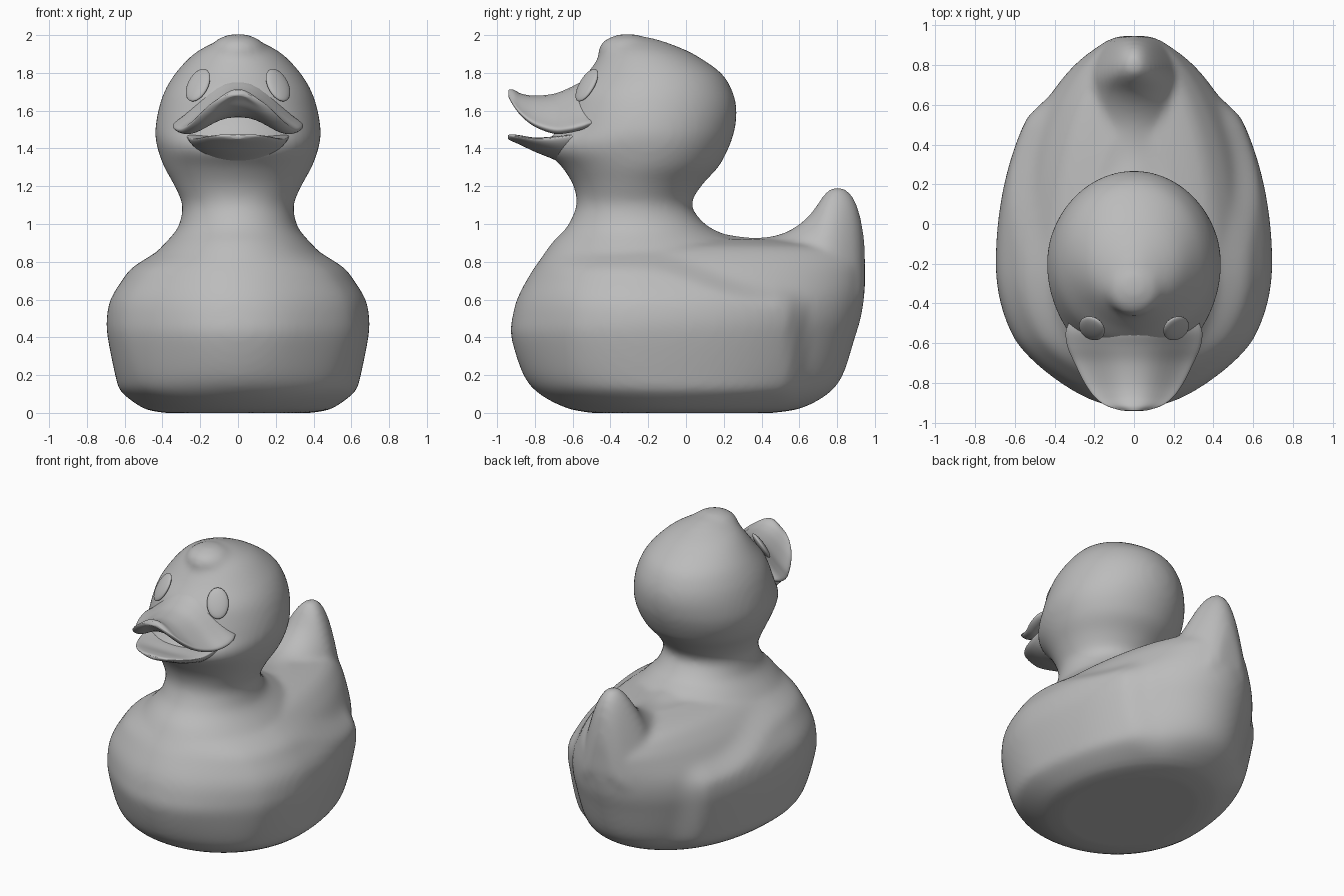
import bpy, bmesh, math
from mathutils import Vector, Matrix

cube = bpy.data.objects.get("Cube")
if cube:
    bpy.data.objects.remove(cube, do_unlink=True)

grey = bpy.data.materials.new("plain grey")
grey.use_nodes = True
grey.diffuse_color = (0.5, 0.5, 0.5, 1)
grey.node_tree.nodes["Principled BSDF"].inputs["Base Color"].default_value = (0.5, 0.5, 0.5, 1)


def spline(rows, steps=5):
    """Smooth curve through rows of any width."""
    out = []
    for i in range(len(rows) - 1):
        a, b, c, d = (rows[max(0, min(len(rows) - 1, i + k))] for k in (-1, 0, 1, 2))
        for s in range(steps):
            t = s / steps
            out.append([q + t / 2 * (r - p + t * (2*p - 5*q + 4*r - e + t * (3*(q - r) + e - p)))
                        for p, q, r, e in zip(a, b, c, d)])
    return out + [list(rows[-1])]


def skin(bm, rings):
    """Bridge equal rings of points and cap both ends."""
    vs = [[bm.verts.new(p) for p in ring] for ring in rings]
    n = len(vs[0])
    for a, b in zip(vs, vs[1:]):
        for i in range(n):
            bm.faces.new((a[i], a[(i + 1) % n], b[(i + 1) % n], b[i]))
    bm.faces.new(vs[0])
    bm.faces.new(vs[-1])


def finish(bm, name):
    bmesh.ops.recalc_face_normals(bm, faces=bm.faces)
    mesh = bpy.data.meshes.new(name)
    bm.to_mesh(mesh)
    bm.free()
    mesh.materials.append(grey)
    obj = bpy.data.objects.new(name, mesh)
    bpy.context.collection.objects.link(obj)
    mesh.shade_smooth()
    return obj


def ramp(t):
    t = max(0, min(1, t))
    return t * t * (3 - 2 * t)


def wing(y, z):
    """How far the folded wing, round at its rear corners, lifts off the flank."""
    top = 0.87 - 0.18 * ramp((y + 0.25) / 0.7)
    r = 0.17
    inside = r - math.hypot(max(0, r - min(top - z, z - 0.01)), max(0, r - (0.66 - y)))
    return 0.055 * ramp(inside / 0.13) * ramp((y + 0.86) / 0.3)


def egg_loft(bm, rows, lift=None, n=96):
    """Stack of egg outlines: height, half width, front, back, widest y."""
    rings = []
    for z, w, front, back, mid in spline(rows):
        ring = []
        for i in range(n):
            a = 2 * math.pi * i / n
            x, c = w * math.sin(a), math.cos(a)
            y = mid + c * (back - mid if c > 0 else mid - front)
            if lift:
                x += math.copysign(lift(y, z), x) if abs(x) > 0.1 else 0
            ring.append((x, y, z))
        rings.append(ring)
    skin(bm, rings)


def ridge_loft(bm, rows, n=40):
    """Row of parabola arches: y, half width, top, base."""
    rings = []
    for y, w, top, base in spline(rows):
        us = [2 * i / n - 1 for i in range(n + 1)]
        ring = [(w * u, y, base + (top - base) * (1 - u * u)) for u in us]
        rings.append(ring + [(w * u * 0.9, y, base - 0.05) for u in reversed(us)])
    skin(bm, rings)


# Body with wings, raised back and tail, neck and head, fused into one skin
bm = bmesh.new()
egg_loft(bm, [
    (0, .39, -.5, .46, -.08), (.025, .5, -.63, .61, -.1), (.1, .565, -.775, .75, -.14),
    (.2, .595, -.86, .83, -.18), (.4, .635, -.925, .895, -.2), (.5, .64, -.92, .925, -.2),
    (.6, .62, -.895, .942, -.21), (.7, .56, -.845, .948, -.22), (.8, .485, -.78, .935, -.23),
    (.88, .38, -.7, .85, -.2), (.92, .22, -.5, .5, -.1)], wing)
ridge_loft(bm, [
    (-.1, .5, .9, .4), (.1, .55, .95, .4), (.2, .57, .945, .4), (.35, .54, .928, .4),
    (.48, .47, .94, .42), (.58, .41, .985, .44), (.66, .36, 1.055, .46), (.72, .325, 1.14, .48),
    (.76, .3, 1.185, .5), (.81, .265, 1.198, .52), (.86, .22, 1.175, .55),
    (.9, .175, 1.115, .6), (.93, .125, 1.01, .65), (.947, .07, .88, .7)])
egg_loft(bm, [
    (.8, .48, -.78, .35, -.25), (.9, .385, -.71, .28, -.25), (.95, .34, -.66, .19, -.26),
    (1, .31, -.62, .1, -.27), (1.1, .295, -.58, .03, -.27), (1.2, .335, -.595, .08, -.26),
    (1.3, .39, -.655, .17, -.22), (1.38, .42, -.73, .215, -.2), (1.44, .435, -.73, .24, -.2),
    (1.5, .438, -.68, .258, -.2),
    (1.6, .422, -.64, .268, -.19), (1.7, .39, -.6, .247, -.18), (1.8, .33, -.52, .185, -.17),
    (1.9, .235, -.45, .04, -.2), (1.96, .13, -.41, -.1, -.25), (1.99, .05, -.36, -.2, -.28)])
# Forehead tuft
bmesh.ops.create_uvsphere(bm, u_segments=32, v_segments=16, radius=1,
                          matrix=Matrix.LocRotScale(Vector((0, -.31, 1.915)), None, Vector((.15, .155, .092))))
body = finish(bm, "duck_body")
fuse = body.modifiers.new("fuse", 'REMESH')
fuse.mode = 'VOXEL'
fuse.voxel_size = 0.02
fuse.use_smooth_shade = True
soften = body.modifiers.new("soften", 'SMOOTH')
soften.factor = 0.5
soften.iterations = 10


def bill(name, rows, n=24):
    """Arched plate: y, half width, middle height, edge height, depth above and below."""
    bm = bmesh.new()
    rings = []
    for y, w, middle, edge, over, under in spline(rows):
        ring = []
        for i in range(2 * n):
            a = math.pi * (i + 0.5) / n
            u, s = math.cos(a), math.sin(a)
            arch = edge + (middle - edge) * (0.5 + 0.5 * math.cos(math.pi * abs(u) ** 1.2))
            ring.append((w * u, y, arch + (over * s if s > 0 else -under * abs(s) ** 1.2)))
        rings.append(ring)
    skin(bm, rings)
    finish(bm, name)


bill("upper_bill", [
    (-.44, .3, 1.72, 1.54, .04, .04), (-.5, .33, 1.71, 1.535, .05, .06),
    (-.55, .345, 1.69, 1.52, .065, .07), (-.62, .335, 1.66, 1.505, .06, .075),
    (-.7, .3, 1.635, 1.5, .055, .07), (-.8, .25, 1.63, 1.53, .05, .05),
    (-.87, .2, 1.65, 1.58, .04, .035), (-.915, .14, 1.682, 1.635, .03, .025),
    (-.94, .06, 1.695, 1.68, .015, .015)])
bill("lower_bill", [
    (-.48, .24, 1.44, 1.47, .02, .08), (-.56, .27, 1.44, 1.47, .02, .1),
    (-.64, .265, 1.44, 1.46, .02, .12), (-.72, .25, 1.44, 1.45, .02, .09),
    (-.8, .22, 1.44, 1.45, .015, .058), (-.88, .165, 1.455, 1.46, .015, .035),
    (-.925, .1, 1.46, 1.465, .015, .02), (-.942, .04, 1.46, 1.465, .01, .01)])

# Eyes: shallow oval buttons
for name, side in (("left_eye", 1), ("right_eye", -1)):
    bm = bmesh.new()
    turn = Vector((side * .5, -.7, .52)).to_track_quat('Z', 'Y')
    bmesh.ops.create_uvsphere(bm, u_segments=32, v_segments=16, radius=1,
                              matrix=Matrix.LocRotScale(Vector((side * .212, -.525, 1.735)), turn,
                                                        Vector((.069, .1, .022))))
    finish(bm, name)
